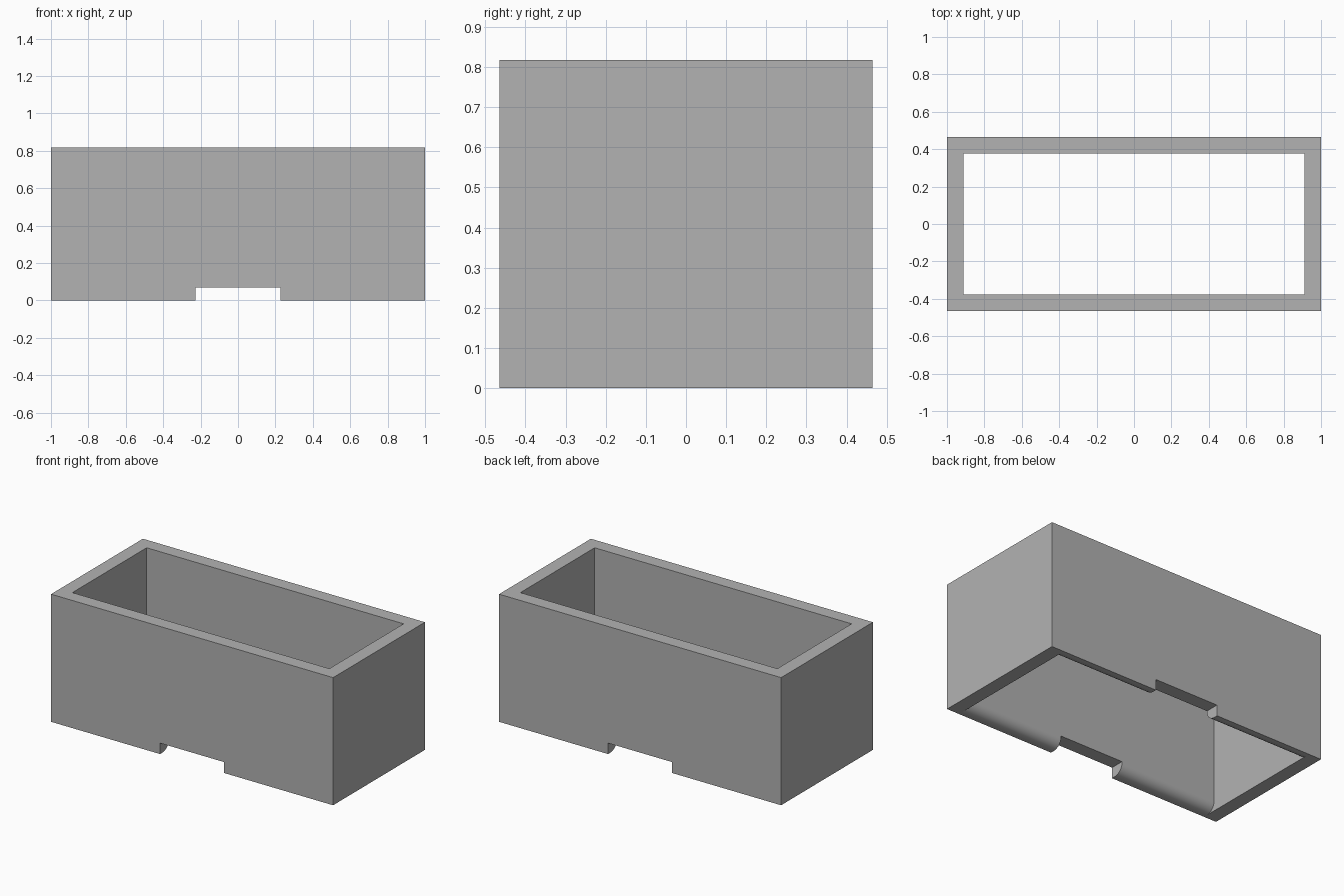
import bpy, bmesh, math

if "Cube" in bpy.data.objects:
    bpy.data.objects.remove(bpy.data.objects["Cube"], do_unlink=True)

HALF_X, HALF_Y, HEIGHT = 1.0, 0.465, 0.818
WALL, RADIUS = 0.089, 0.064
NOTCH_HALF, NOTCH_TOP = 0.227, 0.07
IN_X, IN_Y = HALF_X - WALL, HALF_Y - WALL
STEPS = 12

grey = bpy.data.materials.new("plain grey")
grey.use_nodes = True
grey.diffuse_color = (0.448, 0.448, 0.448, 1)
grey.node_tree.nodes["Principled BSDF"].inputs["Base Color"].default_value = grey.diffuse_color


def prism(name, profile, half_length):
    """Extrude a (y, z) outline along x, centred on x = 0."""
    bm = bmesh.new()
    face = bm.faces.new([bm.verts.new((-half_length, y, z)) for y, z in profile])
    moved = bmesh.ops.extrude_face_region(bm, geom=[face])["geom"]
    bmesh.ops.translate(bm, vec=(2 * half_length, 0, 0),
                        verts=[v for v in moved if isinstance(v, bmesh.types.BMVert)])
    bmesh.ops.recalc_face_normals(bm, faces=bm.faces[:])
    mesh = bpy.data.meshes.new(name)
    bm.to_mesh(mesh)
    bm.free()
    mesh.materials.append(grey)
    obj = bpy.data.objects.new(name, mesh)
    bpy.context.collection.objects.link(obj)
    return obj


def rectangle(half_y, low, high):
    return [(-half_y, low), (half_y, low), (half_y, high), (-half_y, high)]


# Outer block of the open frame
frame = prism("open_box_frame", rectangle(HALF_Y, 0, HEIGHT), HALF_X)

# Through opening, flared by rounded lower edges on the two long walls
angles = [math.pi / 2 * i / STEPS for i in range(STEPS + 1)]
side = [(IN_Y + RADIUS, -WALL)]
side += [(IN_Y + RADIUS * (1 - math.sin(a)), RADIUS * (1 - math.cos(a))) for a in angles]
side += [(IN_Y, HEIGHT + WALL)]
opening = prism("opening_cutter", side + [(-y, z) for y, z in reversed(side)], IN_X)

# Notch under the middle of both long walls
notch = prism("notch_cutter", rectangle(HALF_Y + WALL, -WALL, NOTCH_TOP), NOTCH_HALF)

bpy.context.view_layer.objects.active = frame
for cutter in (opening, notch):
    cutter.hide_render = True
    cut = frame.modifiers.new(cutter.name, "BOOLEAN")
    cut.operation = "DIFFERENCE"
    cut.solver = "EXACT"
    cut.object = cutter
    bpy.ops.object.modifier_apply(modifier=cut.name)
    bpy.data.objects.remove(cutter, do_unlink=True)

# Smooth only the rounded lower edges
for poly in frame.data.polygons:
    poly.use_smooth = max(abs(c) for c in poly.normal) < 0.9999
